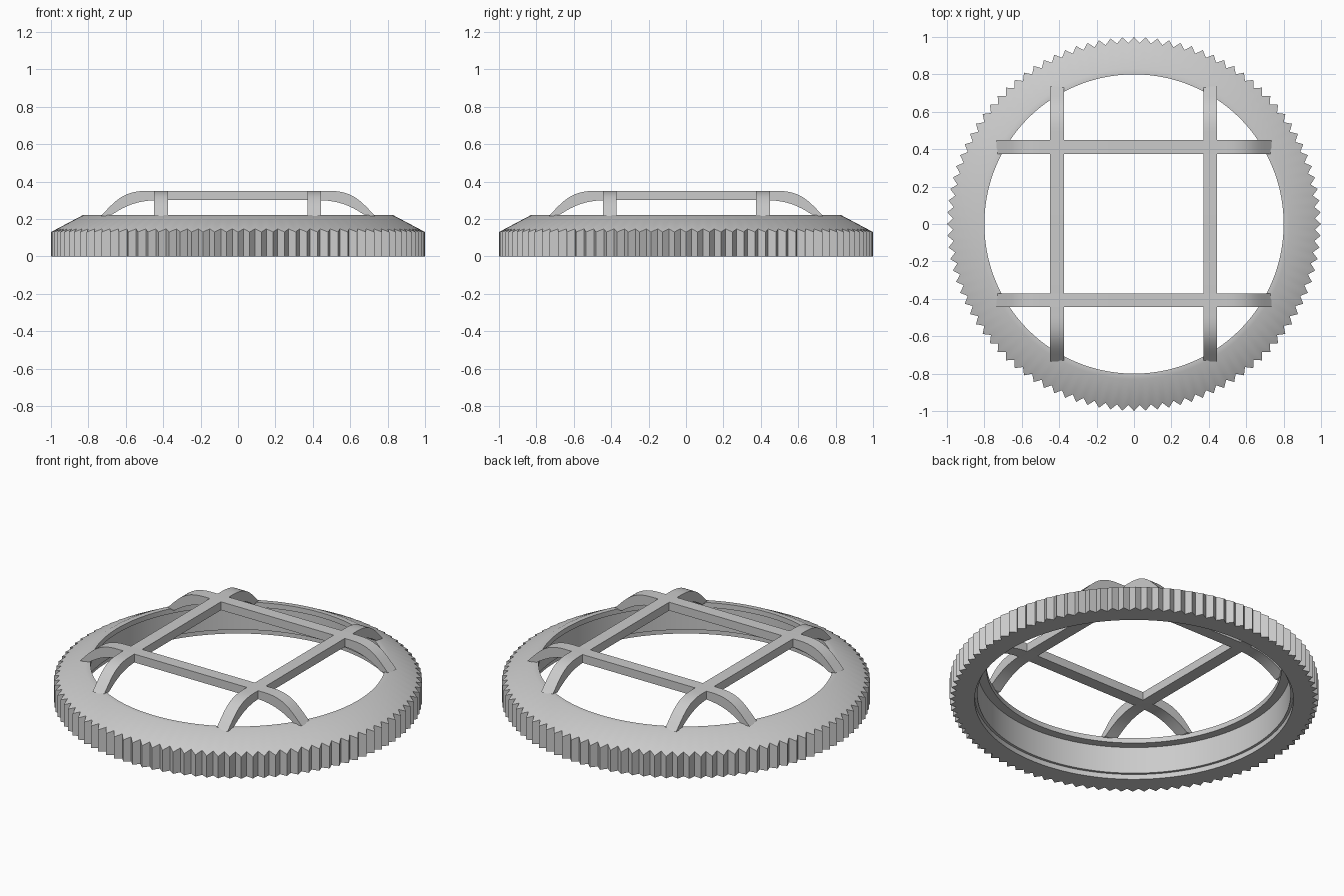
import bpy, bmesh, math
from mathutils import Vector

cube = bpy.data.objects.get("Cube")
if cube:
    bpy.data.objects.remove(cube, do_unlink=True)

grey = bpy.data.materials.new("light grey")
grey.use_nodes = True
color = (0.6, 0.6, 0.6, 1)
grey.diffuse_color = color
grey.node_tree.nodes["Principled BSDF"].inputs["Base Color"].default_value = color


def finish(bm, name):
    bmesh.ops.recalc_face_normals(bm, faces=bm.faces)
    mesh = bpy.data.meshes.new(name)
    bm.to_mesh(mesh)
    bm.free()
    mesh.materials.append(grey)
    obj = bpy.data.objects.new(name, mesh)
    bpy.context.collection.objects.link(obj)
    bpy.ops.object.select_all(action="DESELECT")
    obj.select_set(True)
    bpy.context.view_layer.objects.active = obj
    bpy.ops.object.shade_smooth_by_angle(angle=math.radians(30))
    return obj


# Knurled ring: each profile point is (tip radius, tip z, valley radius, valley z)
TEETH = 100
profile = [(1.0, 0, 0.968, 0), (1.0, 0.13, 0.968, 0.147)]
profile += [(r, z, r, z) for r, z in (
    (0.83, 0.22), (0.80, 0.22), (0.80, 0.19), (0.85, 0.19),
    (0.85, 0.03), (0.865, 0.03), (0.865, 0))]

bm = bmesh.new()
steps = 2 * TEETH
loops = []
for tip_r, tip_z, val_r, val_z in profile:
    loop = []
    for i in range(steps):
        a = 2 * math.pi * i / steps
        r, z = (val_r, val_z) if i % 2 else (tip_r, tip_z)
        loop.append(bm.verts.new((r * math.cos(a), r * math.sin(a), z)))
    loops.append(loop)
for k, loop in enumerate(loops):
    above = loops[(k + 1) % len(loops)]
    for i in range(steps):
        j = (i + 1) % steps
        bm.faces.new((loop[i], loop[j], above[j], above[i]))
finish(bm, "knurled_ring")


# Guard bars: arched side profile, curving down to the ring at both ends
def curve(a, b, c, d, n=12):
    pts = []
    for i in range(n + 1):
        t = i / n
        u = 1 - t
        pts.append((u**3 * a[0] + 3*u*u*t * b[0] + 3*u*t*t * c[0] + t**3 * d[0],
                    u**3 * a[1] + 3*u*u*t * b[1] + 3*u*t*t * c[1] + t**3 * d[1]))
    return pts


top = curve((0.735, 0.215), (0.66, 0.29), (0.62, 0.35), (0.49, 0.35))
under = curve((0.685, 0.215), (0.62, 0.26), (0.55, 0.30), (0.43, 0.30))


def mirrored(pts):
    return pts + [(-x, z) for x, z in reversed(pts)]


upper, lower = mirrored(top), mirrored(under)
HALF = 0.037


def guard_bar(name, offset, along_x):
    def place(s, side, z):
        w = offset + side * HALF
        return Vector((s, w, z) if along_x else (w, s, z))

    bm = bmesh.new()
    rows = [[bm.verts.new(place(s, side, z)) for s, z in pts]
            for pts, side in ((upper, -1), (upper, 1), (lower, 1), (lower, -1))]
    for k in range(4):
        a, b = rows[k], rows[(k + 1) % 4]
        for i in range(len(a) - 1):
            bm.faces.new((a[i], a[i + 1], b[i + 1], b[i]))
    for end in (0, -1):
        bm.faces.new([row[end] for row in rows])
    finish(bm, name)


for name, offset, along_x in (("front_bar", -0.408, True), ("back_bar", 0.412, True),
                              ("right_bar", -0.412, False), ("left_bar", 0.408, False)):
    guard_bar(name, offset, along_x)
